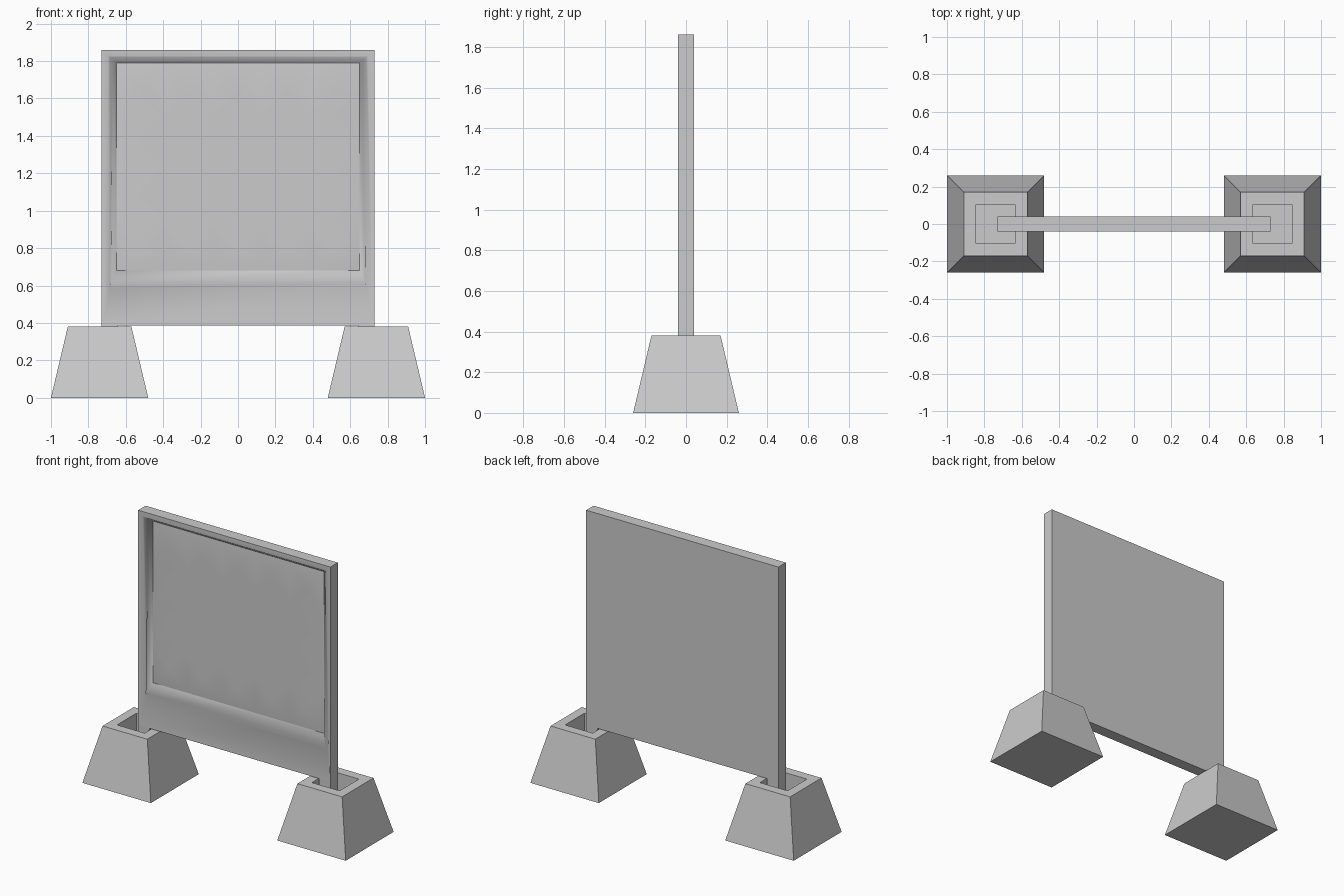
import bpy, bmesh

if "Cube" in bpy.data.objects:
    bpy.data.objects.remove(bpy.data.objects["Cube"])


def loft(bm, rings, cap_end=True):
    """Skin consecutive four-corner rings; the first ring is capped."""
    loops = [[bm.verts.new(p) for p in ring] for ring in rings]
    bm.faces.new(loops[0][::-1])
    for a, b in zip(loops, loops[1:]):
        for i in range(4):
            j = (i + 1) % 4
            bm.faces.new((a[i], a[j], b[j], b[i]))
    if cap_end:
        bm.faces.new(loops[-1])
    return loops


def finish(bm, name):
    me = bpy.data.meshes.new(name)
    bm.to_mesh(me)
    bm.free()
    ob = bpy.data.objects.new(name, me)
    bpy.context.collection.objects.link(ob)
    return ob


def square(cx, h, z):
    return [(cx - h, -h, z), (cx + h, -h, z), (cx + h, h, z), (cx - h, h, z)]


def frame_ring(bottom, top):
    """Mirrored ring from (half width, y, z) at the bottom and top."""
    (bx, by, bz), (tx, ty, tz) = bottom, top
    return [(-bx, by, bz), (bx, by, bz), (tx, ty, tz), (-tx, ty, tz)]


# Panel slab: back, front rim, sloped skirt, ledge and recess edge
bm = bmesh.new()
loops = loft(bm, [
    frame_ring((0.73, 0.04, 0.385), (0.73, 0.04, 1.86)),
    frame_ring((0.73, -0.04, 0.385), (0.73, -0.04, 1.86)),
    frame_ring((0.722, -0.04, 0.39), (0.695, -0.04, 1.828)),
    frame_ring((0.685, -0.010, 0.585), (0.685, -0.034, 1.82)),
    frame_ring((0.68, -0.030, 0.612), (0.67, -0.018, 1.808)),
    frame_ring((0.65, 0.005, 0.68), (0.65, 0.005, 1.79)),
], cap_end=False)
for f in bm.faces:
    f.smooth = True
# Crisp outer edges and frame mitres
for k, lp in enumerate(loops):
    for i in range(4):
        if k in (0, 1):
            bm.edges.get((lp[i], lp[(i + 1) % 4])).smooth = False
        if k == 0:
            bm.edges.get((lp[i], loops[1][i])).smooth = False

# Recessed field of shallow pyramids, 5 columns by 4 rows
cols, rows = 5, 4
w, h = 1.30 / cols, 1.11 / rows
grid = [[bm.verts.new((-0.65 + c * w, 0.005, 0.68 + r * h))
         for c in range(cols + 1)] for r in range(rows + 1)]
for r in range(rows):
    for c in range(cols):
        q = [grid[r][c], grid[r][c + 1], grid[r + 1][c + 1], grid[r + 1][c]]
        tip = bm.verts.new((-0.65 + (c + 0.5) * w, -0.015, 0.68 + (r + 0.5) * h))
        for i in range(4):
            bm.faces.new((q[i], q[(i + 1) % 4], tip)).smooth = True
finish(bm, "fence_panel")

for side, label in ((-1, "left"), (1, "right")):
    # Tapered foot with a square pocket
    cx = side * 0.74
    bm = bmesh.new()
    loft(bm, [square(cx, 0.26, 0), square(cx, 0.17, 0.38),
              square(cx, 0.105, 0.38), square(cx, 0.105, 0.18)])
    finish(bm, label + "_foot")

    # Lug under the panel that sits in the pocket
    x0, x1 = sorted((side * 0.645, side * 0.73))
    bm = bmesh.new()
    loft(bm, [[(x0, -0.04, z), (x1, -0.04, z), (x1, 0.04, z), (x0, 0.04, z)]
              for z in (0.18, 0.385)])
    finish(bm, label + "_panel_lug")
